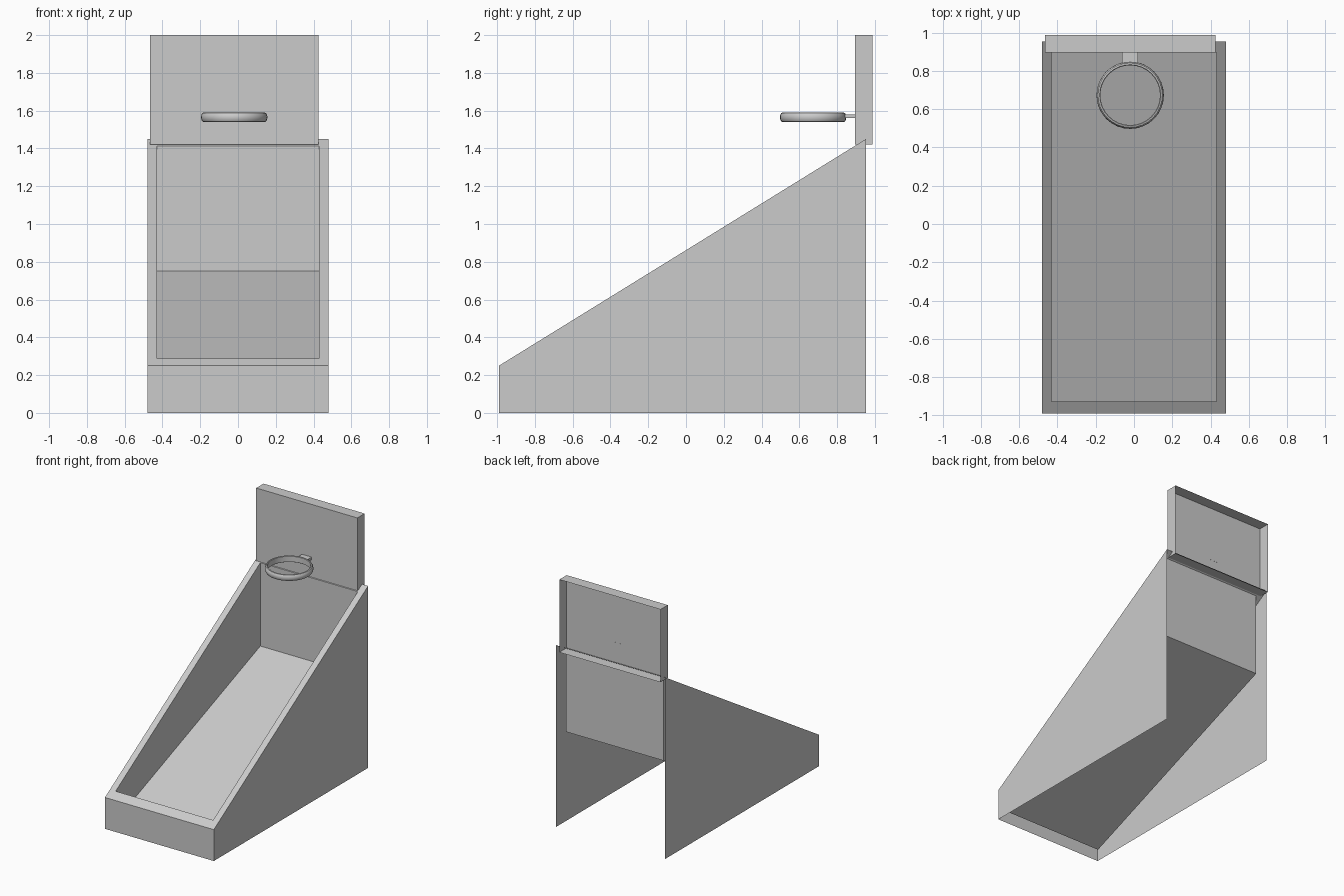
import bpy, bmesh, math

if "Cube" in bpy.data.objects:
    bpy.data.objects.remove(bpy.data.objects["Cube"])


def make(name, polys):
    """Mesh object from a short list of polygons, with shared corners welded."""
    bm = bmesh.new()
    for poly in polys:
        bm.faces.new([bm.verts.new(p) for p in poly])
    bmesh.ops.remove_doubles(bm, verts=bm.verts, dist=1e-5)
    bmesh.ops.recalc_face_normals(bm, faces=bm.faces)
    me = bpy.data.meshes.new(name)
    bm.to_mesh(me)
    bm.free()
    ob = bpy.data.objects.new(name, me)
    bpy.context.collection.objects.link(ob)
    return ob


def rim_z(y):
    return 0.25 + (y + 0.99) * 1.2 / 1.943


def floor_z(y):
    return 0.05 + (y + 0.927) * 0.70 / 1.822


OX, OF, OB = 0.48, -0.99, 0.953     # outer half width, front, back
IX, IF, IB = 0.43, -0.927, 0.895    # inner half width, front, back

# Cabinet: sloped rim around a sunken trough, open at the back and underneath
outer = [(-OX, OF), (OX, OF), (OX, OB), (-OX, OB)]
inner = [(-IX, IF), (IX, IF), (IX, IB), (-IX, IB)]
polys = []
for i in range(4):
    j = (i + 1) % 4
    (ax, ay), (bx, by) = outer[i], outer[j]
    (cx, cy), (dx, dy) = inner[i], inner[j]
    # rim strip
    polys.append([(ax, ay, rim_z(ay)), (bx, by, rim_z(by)),
                  (dx, dy, rim_z(dy)), (cx, cy, rim_z(cy))])
    # trough wall
    polys.append([(cx, cy, rim_z(cy)), (dx, dy, rim_z(dy)),
                  (dx, dy, floor_z(dy)), (cx, cy, floor_z(cy))])
    # outer wall, none at the back
    if i != 2:
        polys.append([(ax, ay, 0), (bx, by, 0),
                      (bx, by, rim_z(by)), (ax, ay, rim_z(ay))])
# sloped trough floor
polys.append([(x, y, floor_z(y)) for x, y in inner])
make("cabinet", polys)

# Backboard: shallow box with an open back
x0, x1, y0, y1, z0, z1 = -0.466, 0.426, 0.895, 0.987, 1.42, 2.0
loop = [(x0, z0), (x1, z0), (x1, z1), (x0, z1)]
polys = [[(x, y0, z) for x, z in loop]]
for i in range(4):
    (ax, az), (bx, bz) = loop[i], loop[(i + 1) % 4]
    polys.append([(ax, y0, az), (bx, y0, bz), (bx, y1, bz), (ax, y1, az)])
board = make("backboard", polys)
board.data.flip_normals() if board.data.polygons[0].normal.y > 0 else None

# Hoop: ring with a flat inner face and a rounded outer face
HX, HY, HZ, SEG = -0.02, 0.673, 1.565, 32
profile = [(0.156, -0.022), (0.160, -0.025), (0.168, -0.023), (0.174, -0.013),
           (0.176, 0.0), (0.174, 0.013), (0.168, 0.023), (0.160, 0.025),
           (0.156, 0.022)]


def ring_point(k, p):
    a = 2 * math.pi * k / SEG
    return (HX + p[0] * math.cos(a), HY + p[0] * math.sin(a), HZ + p[1])


polys = []
for k in range(SEG):
    for i, p in enumerate(profile):
        q = profile[(i + 1) % len(profile)]
        polys.append([ring_point(k, p), ring_point(k + 1, p),
                      ring_point(k + 1, q), ring_point(k, q)])
hoop = make("hoop", polys)
bpy.context.view_layer.objects.active = hoop
hoop.select_set(True)
bpy.ops.object.shade_smooth_by_angle(angle=math.radians(40))

# Bracket joining hoop to backboard
bpy.ops.mesh.primitive_cube_add(size=1, location=(-0.02, 0.868, 1.57))
bracket = bpy.context.object
bracket.name = "hoop_bracket"
bracket.scale = (0.084, 0.056, 0.02)
